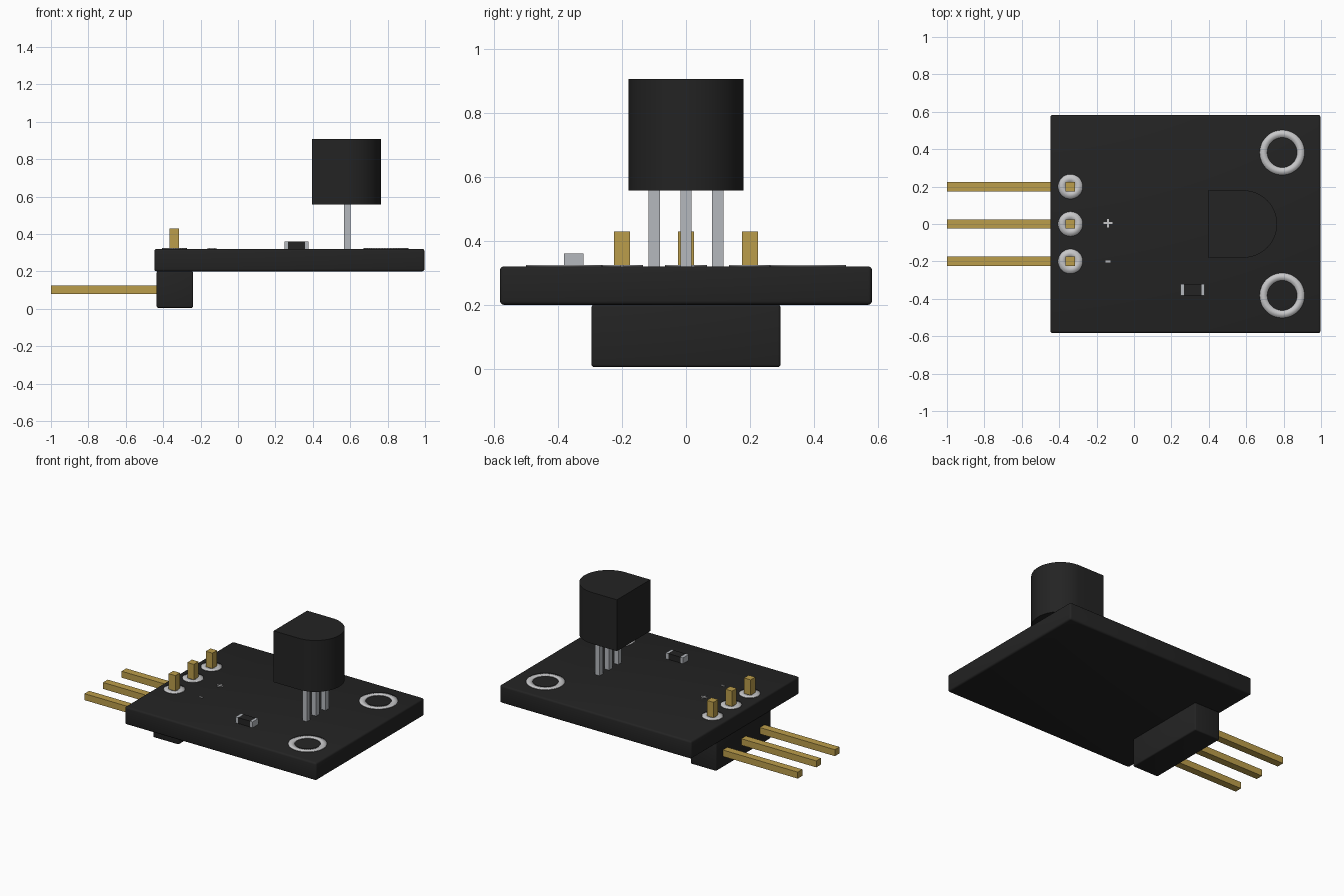
import bpy, bmesh, math

cube = bpy.data.objects.get("Cube")
if cube:
    bpy.data.objects.remove(cube, do_unlink=True)


def material(name, rgb):
    m = bpy.data.materials.new(name)
    m.use_nodes = True
    m.diffuse_color = (*rgb, 1)
    m.node_tree.nodes["Principled BSDF"].inputs["Base Color"].default_value = (*rgb, 1)
    return m


black = material("matte black", (0.017, 0.017, 0.017))
gold = material("gold", (0.5, 0.34, 0.07))
steel = material("steel grey", (0.46, 0.48, 0.51))
solder = material("bright solder", (0.57, 0.57, 0.58))


def finish(name, bm, mat, smooth=None):
    bmesh.ops.recalc_face_normals(bm, faces=bm.faces)
    mesh = bpy.data.meshes.new(name)
    bm.to_mesh(mesh)
    bm.free()
    mesh.materials.append(mat)
    ob = bpy.data.objects.new(name, mesh)
    bpy.context.collection.objects.link(ob)
    if smooth:
        bpy.ops.object.select_all(action="DESELECT")
        ob.select_set(True)
        bpy.context.view_layer.objects.active = ob
        bpy.ops.object.shade_smooth_by_angle(angle=math.radians(smooth))
    return ob


def box(name, x, y, z, mat, bevel=0):
    """Box from (min, max) ranges, with optionally rounded edges."""
    bm = bmesh.new()
    bmesh.ops.create_cube(bm, size=1)
    for v in bm.verts:
        v.co = [r[0] if c < 0 else r[1] for c, r in zip(v.co, (x, y, z))]
    if bevel:
        bmesh.ops.bevel(bm, geom=bm.edges[:], offset=bevel, segments=3,
                        profile=0.5, affect="EDGES")
    return finish(name, bm, mat, 35 if bevel else None)


def around(c, half):
    return (c - half, c + half)


def extrude_profile(name, points, z0, z1, mat):
    bm = bmesh.new()
    face = bm.faces.new([bm.verts.new((x, y, z0)) for x, y in points])
    ext = bmesh.ops.extrude_face_region(bm, geom=[face])
    for v in ext["geom"]:
        if isinstance(v, bmesh.types.BMVert):
            v.co.z = z1
    return finish(name, bm, mat, 35)


def ring(name, x, y, inner, outer, mat, sides=48):
    """Thin metal annulus lying on the board."""
    bm = bmesh.new()
    loops = []
    for r, z in ((inner, TOP), (inner, TOP + 0.005), (outer, TOP + 0.005), (outer, TOP)):
        loops.append([bm.verts.new((x + r * math.cos(a), y + r * math.sin(a), z))
                      for a in (2 * math.pi * i / sides for i in range(sides))])
    for a, b in zip(loops, loops[1:] + loops[:1]):
        for i in range(sides):
            j = (i + 1) % sides
            bm.faces.new((a[i], a[j], b[j], b[i]))
    return finish(name, bm, mat, 120)


TOP = 0.32

# Circuit board and connector block beneath it
box("circuit_board", (-0.447, 0.997), (-0.583, 0.583), (0.2, TOP), black, 0.012)
box("connector_block", (-0.435, -0.24), (-0.296, 0.296), (0.005, 0.2), black, 0.008)

# Right-angle pins with solder pads
for label, y in (("right", -0.2), ("middle", 0), ("left", 0.2)):
    box(label + "_long_pin", (-1, -0.34), around(y, 0.025), (0.08, 0.124), gold)
    box(label + "_pin_tip", around(-0.34, 0.025), around(y, 0.025), (0.1, 0.43), gold)
    ring(label + "_solder_pad", -0.34, y, 0.02, 0.066, solder, 32)

# Mounting hole rings
for label, y in (("right", -0.382), ("left", 0.382)):
    ring(label + "_mounting_ring", 0.792, y, 0.08, 0.12, solder)

# Sensor body: square back, half-round front, on three legs
R, CX, STEPS = 0.18, 0.585, 32
arc = [(CX + R * math.cos(a), R * math.sin(a))
       for a in (math.pi * (i / STEPS - 0.5) for i in range(STEPS + 1))]
extrude_profile("sensor_body", [(0.395, R), (0.395, -R)] + arc, 0.558, 0.908, black)
for label, y in (("right", -0.1), ("middle", 0), ("left", 0.1)):
    box(label + "_sensor_leg", around(CX, 0.017), around(y, 0.018), (TOP, 0.57), steel)

# Small surface-mount resistor
box("resistor_body", (0.268, 0.36), around(-0.352, 0.03), (TOP, 0.36), black)
for label, x in (("inner", 0.258), ("outer", 0.368)):
    box(label + "_resistor_cap", around(x, 0.01), around(-0.352, 0.031), (TOP, 0.36), steel)

# Painted polarity marks
mark = (TOP, TOP + 0.004)
box("positive_mark_across", around(-0.139, 0.023), around(0.005, 0.005), mark, solder)
box("positive_mark_along", around(-0.139, 0.005), around(0.005, 0.023), mark, solder)
box("negative_mark", around(-0.139, 0.013), around(-0.2, 0.005), mark, solder)
